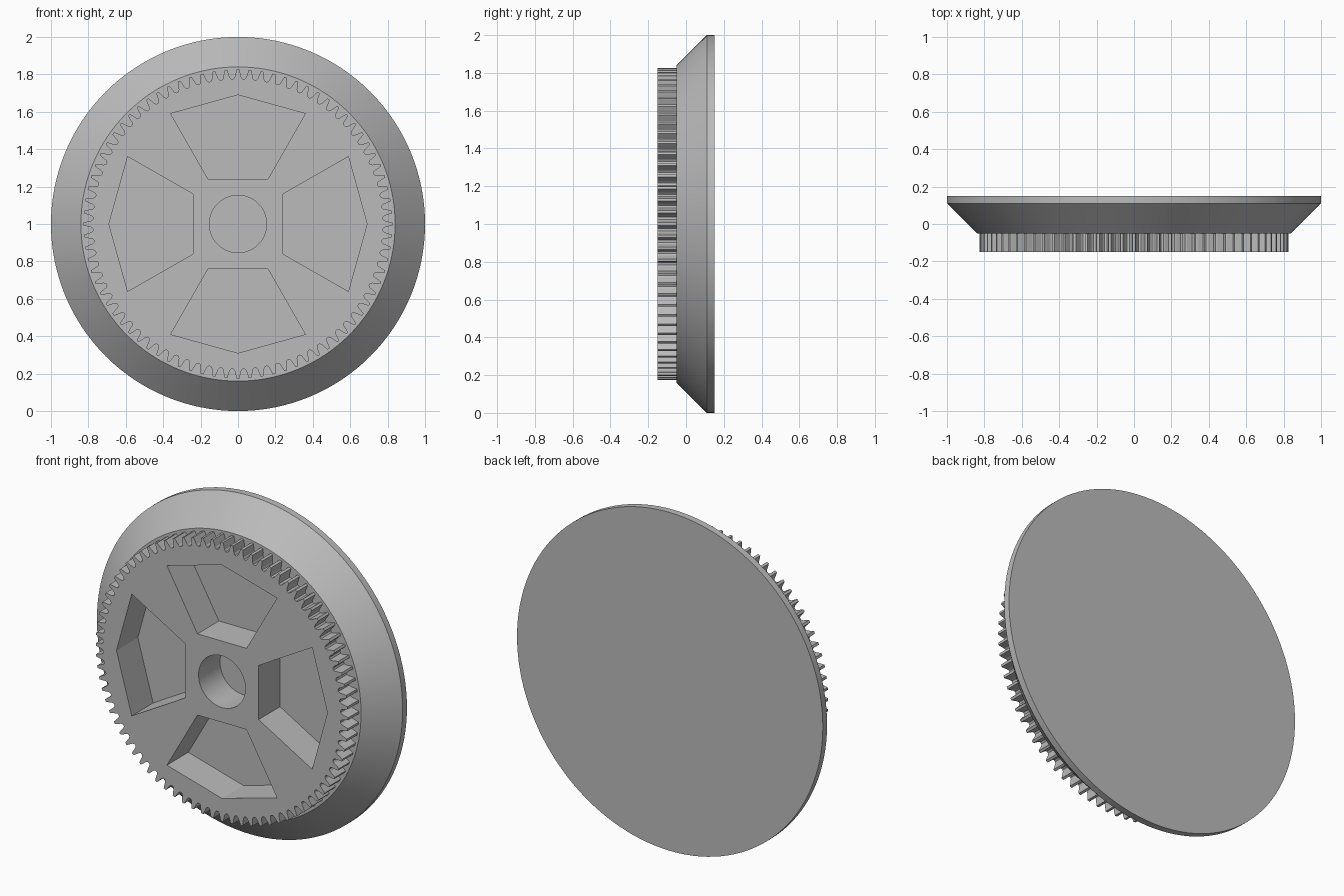
import bpy, bmesh
from math import sin, cos, pi, radians

if "Cube" in bpy.data.objects:
    bpy.data.objects.remove(bpy.data.objects["Cube"])

TEETH, SEGMENTS = 80, 128
ROOT, TIP = 0.775, 0.825
FRONT, FACE, RIM, BACK = -0.15, -0.05, 0.11, 0.15

metal = bpy.data.materials.new("grey_metal")
metal.use_nodes = True
metal.diffuse_color = (0.5, 0.5, 0.5, 1)
metal.node_tree.nodes["Principled BSDF"].inputs["Base Color"].default_value = (0.5, 0.5, 0.5, 1)


def circle(radius):
    return [(radius * cos(2 * pi * i / SEGMENTS), radius * sin(2 * pi * i / SEGMENTS))
            for i in range(SEGMENTS)]


def loft(name, sections):
    """Solid through matching (y, outline) sections, with flat caps."""
    bm = bmesh.new()
    rings = [[bm.verts.new((x, y, z + 1)) for x, z in outline] for y, outline in sections]
    for a, b in zip(rings, rings[1:]):
        for i in range(len(a)):
            j = (i + 1) % len(a)
            bm.faces.new((a[i], a[j], b[j], b[i]))
    bm.faces.new(rings[0])
    bm.faces.new(rings[-1])
    bmesh.ops.recalc_face_normals(bm, faces=bm.faces)
    mesh = bpy.data.meshes.new(name)
    bm.to_mesh(mesh)
    bm.free()
    mesh.materials.append(metal)
    obj = bpy.data.objects.new(name, mesh)
    bpy.context.collection.objects.link(obj)
    return obj


def combine(target, tool, operation):
    mod = target.modifiers.new(operation, "BOOLEAN")
    mod.operation, mod.solver, mod.object = operation, "EXACT", tool
    bpy.context.view_layer.objects.active = target
    bpy.ops.object.modifier_apply(modifier=mod.name)
    bpy.data.objects.remove(tool)


# Bevelled flange
wheel = loft("gear_wheel", [(FACE, circle(0.84)), (RIM, circle(1)), (BACK, circle(1))])

# Toothed ring: (fraction of pitch, height of tooth) for each tooth
tooth = [(-0.4, 0), (-0.28, 0.2), (-0.2, 0.6), (-0.11, 1),
         (0.11, 1), (0.2, 0.6), (0.28, 0.2), (0.4, 0)]
outline = []
for i in range(TEETH):
    for step, height in tooth:
        angle = 2 * pi * (i + step) / TEETH
        radius = ROOT + (TIP - ROOT) * height
        outline.append((radius * cos(angle), radius * sin(angle)))
combine(wheel, loft("toothed_ring", [(FRONT, outline), (0, outline)]), "UNION")

# Shaft hole and four pockets
FLOOR = 0.05
combine(wheel, loft("hole_cutter", [(-0.3, circle(0.153)), (FLOOR, circle(0.153))]), "DIFFERENCE")
pocket = [(-0.16, 0.24), (0.16, 0.24), (0.36, 0.59), (0, 0.69), (-0.36, 0.59)]
for k in range(4):
    c, s = cos(k * pi / 2), sin(k * pi / 2)
    shape = [(x * c - z * s, x * s + z * c) for x, z in pocket]
    combine(wheel, loft("pocket_cutter", [(-0.3, shape), (FLOOR, shape)]), "DIFFERENCE")

# Smooth round walls, crisp edges
bpy.ops.object.select_all(action="DESELECT")
wheel.select_set(True)
bpy.context.view_layer.objects.active = wheel
bpy.ops.object.shade_smooth_by_angle(angle=radians(20))
